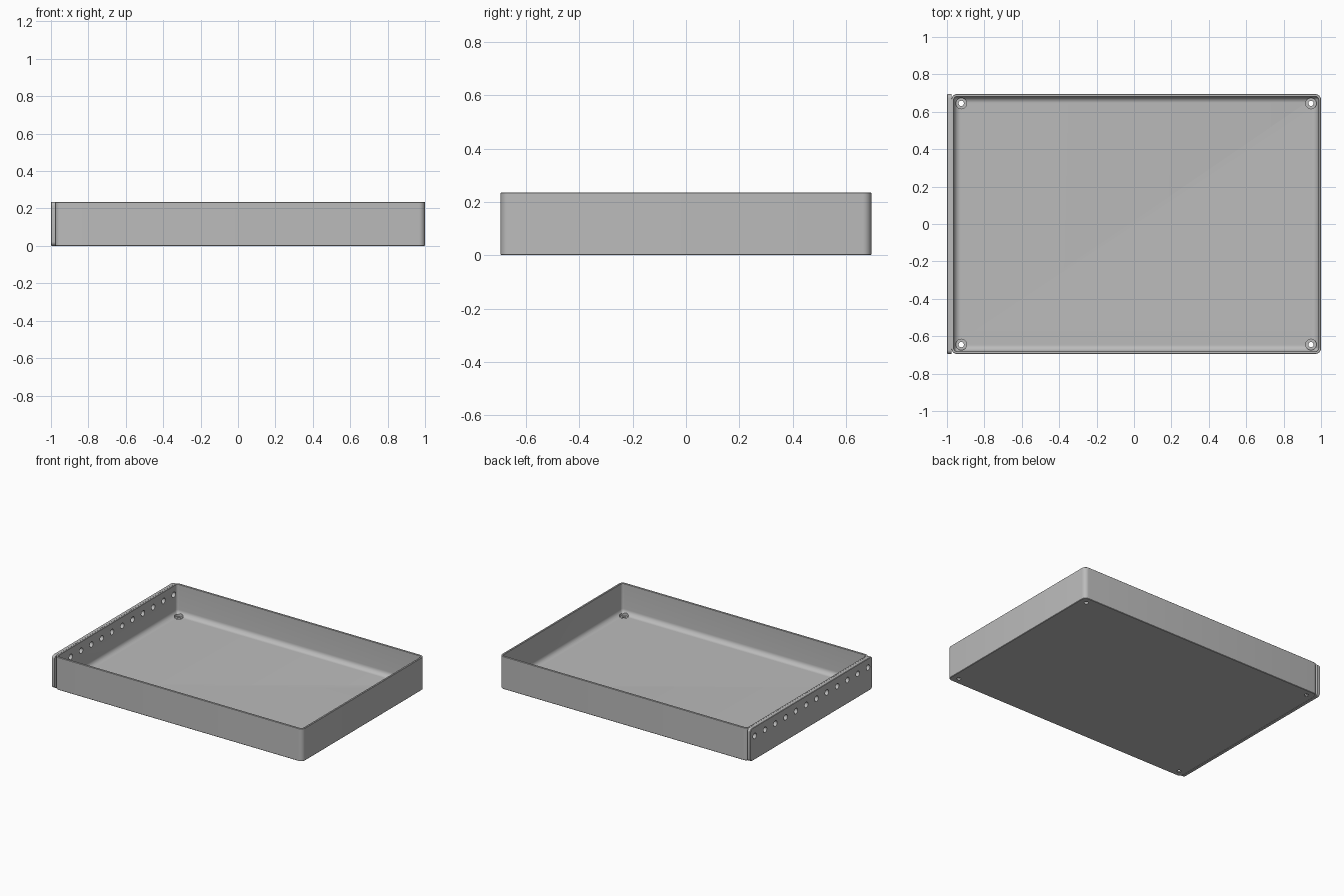
import bpy, bmesh, math
from mathutils import Vector

cube = bpy.data.objects.get("Cube")
if cube:
    bpy.data.objects.remove(cube, do_unlink=True)

GREY = bpy.data.materials.new("light grey metal")
GREY.use_nodes = True
COLOUR = (0.5, 0.5, 0.5, 1)
GREY.diffuse_color = COLOUR
GREY.node_tree.nodes["Principled BSDF"].inputs["Base Color"].default_value = COLOUR

HALF_Y, HEIGHT = 0.695, 0.235
TRAY_LEFT = -0.977      # side of the tray that carries the plate
WALL, FLOOR, FILLET, CORNER = 0.014, 0.018, 0.035, 0.032


def rounded_rect(cx, cy, hx, hy, radius, steps=6):
    """Outline points of a rounded rectangle, counter-clockwise."""
    pts = []
    for q, (sx, sy) in enumerate([(1, 1), (-1, 1), (-1, -1), (1, -1)]):
        for i in range(steps + 1):
            a = math.pi / 2 * (q + i / steps)
            pts.append((cx + sx * (hx - radius) + radius * math.cos(a),
                        cy + sy * (hy - radius) + radius * math.sin(a)))
    return pts


def circle(cx, cy, radius, sides=28):
    turn = math.tau / sides
    return [(cx + radius * math.cos(i * turn), cy + radius * math.sin(i * turn))
            for i in range(sides)]


def loft(bm, rings):
    """Skin a closed solid through equal rings of 3D points."""
    loops = [[bm.verts.new(p) for p in ring] for ring in rings]
    for low, high in zip(loops, loops[1:]):
        for i in range(len(low)):
            j = (i + 1) % len(low)
            bm.faces.new((low[i], low[j], high[j], high[i]))
    bm.faces.new(loops[0][::-1])
    bm.faces.new(loops[-1])


def finish(name, bm):
    bmesh.ops.recalc_face_normals(bm, faces=bm.faces[:])
    mesh = bpy.data.meshes.new(name)
    bm.to_mesh(mesh)
    bm.free()
    mesh.materials.append(GREY)
    obj = bpy.data.objects.new(name, mesh)
    bpy.context.collection.objects.link(obj)
    return obj


def activate(obj):
    bpy.ops.object.select_all(action='DESELECT')
    obj.select_set(True)
    bpy.context.view_layer.objects.active = obj


def cut(obj, cutter):
    activate(obj)
    mod = obj.modifiers.new("holes", 'BOOLEAN')
    mod.operation, mod.solver, mod.object = 'DIFFERENCE', 'EXACT', cutter
    bpy.ops.object.modifier_apply(modifier=mod.name)


# Tray: outer wall, rim, inner wall, rounded floor edge, floor
section = [(0.003, 0), (0, 0.003), (0, HEIGHT - 0.002), (0.002, HEIGHT),
           (WALL - 0.002, HEIGHT), (WALL, HEIGHT - 0.002)]
for i in range(9):
    a = math.pi / 2 * i / 8
    section.append((WALL + FILLET * (1 - math.cos(a)),
                    FLOOR + FILLET * (1 - math.sin(a))))
mid_x, half_x = (1 + TRAY_LEFT) / 2, (1 - TRAY_LEFT) / 2
bm = bmesh.new()
loft(bm, [[Vector((x, y, z)) for x, y in
           rounded_rect(mid_x, 0, half_x - inset, HALF_Y - inset,
                        max(CORNER - inset, 0.004))]
          for inset, z in section])
tray = finish("tray", bm)

# Plate on the side wall, with rounded corners and softened outer edges
bm = bmesh.new()
loft(bm, [[Vector((x, y, z)) for y, z in
           rounded_rect(0, HEIGHT / 2, HALF_Y - inset, HEIGHT / 2 - inset, 0.022)]
          for x, inset in [(TRAY_LEFT + 0.001, 0), (-0.997, 0), (-1, 0.003)]])
plate = finish("side_plate", bm)

# Row of holes through the plate and the wall behind it
bm = bmesh.new()
for i in range(12):
    y = -0.645 + 1.29 * i / 11
    loft(bm, [[Vector((x, a, b)) for a, b in circle(y, 0.17, 0.02)]
              for x in (-1.05, -0.945)])
row_cutter = finish("row_hole_cutter", bm)

# Stepped screw holes in the floor corners
bm = bmesh.new()
for x in (mid_x - 0.935, mid_x + 0.935):
    for y in (-0.645, 0.645):
        loft(bm, [[Vector((a, b, z)) for a, b in circle(x, y, r)]
                  for r, z in [(0.014, -0.05), (0.014, 0.009),
                               (0.029, 0.009), (0.029, 0.1)]])
screw_cutter = finish("screw_hole_cutter", bm)

cut(tray, row_cutter)
cut(tray, screw_cutter)
cut(plate, row_cutter)
for cutter in (row_cutter, screw_cutter):
    bpy.data.objects.remove(cutter, do_unlink=True)

for obj in (tray, plate):
    activate(obj)
    bpy.ops.object.shade_smooth_by_angle(angle=math.radians(30))
